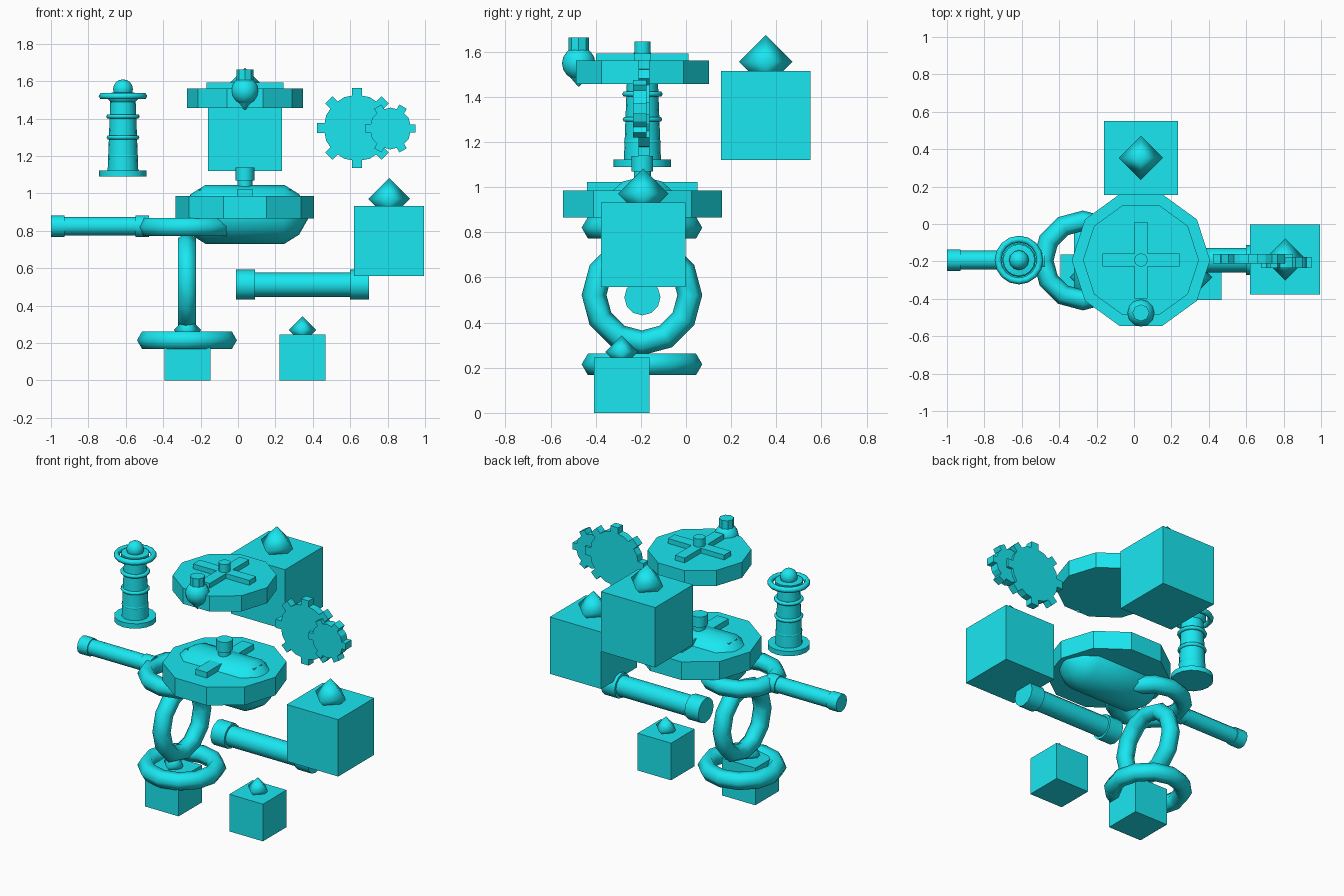
import bpy, bmesh
from math import pi, sin, cos, radians

if "Cube" in bpy.data.objects:
    bpy.data.objects.remove(bpy.data.objects["Cube"])

mat = bpy.data.materials.new("cyan")
mat.diffuse_color = (0.01, 0.8, 0.88, 1)
mat.use_nodes = True
mat.node_tree.nodes["Principled BSDF"].inputs["Base Color"].default_value = mat.diffuse_color


def finish(name, bm, smooth=0):
    bmesh.ops.recalc_face_normals(bm, faces=bm.faces)
    me = bpy.data.meshes.new(name)
    bm.to_mesh(me)
    bm.free()
    ob = bpy.data.objects.new(name, me)
    bpy.context.collection.objects.link(ob)
    me.materials.append(mat)
    if smooth:
        bpy.ops.object.select_all(action='DESELECT')
        ob.select_set(True)
        bpy.context.view_layer.objects.active = ob
        bpy.ops.object.shade_smooth_by_angle(angle=radians(smooth))
    return ob


def box(name, c, size):
    bm = bmesh.new()
    bmesh.ops.create_cube(bm, size=1)
    ob = finish(name, bm)
    for v in ob.data.vertices:
        v.co = [v.co[i] * size[i] for i in range(3)]
    ob.location = c
    return ob


def lathe(name, profile, c, n=12, smooth=40):
    """Revolve (radius, height) points about z."""
    bm = bmesh.new()
    rings = [[bm.verts.new((r * cos(2 * pi * k / n), r * sin(2 * pi * k / n), z))
              for k in range(n)] for r, z in profile]
    for a, b in zip(rings, rings[1:]):
        for k in range(n):
            j = (k + 1) % n
            bm.faces.new((a[k], a[j], b[j], b[k]))
    bm.faces.new(rings[0])
    bm.faces.new(rings[-1])
    ob = finish(name, bm, smooth)
    ob.location = c
    return ob


def ball(name, c, r, seg=12, rings=8, smooth=40):
    bm = bmesh.new()
    bmesh.ops.create_uvsphere(bm, u_segments=seg, v_segments=rings, radius=r)
    ob = finish(name, bm, smooth)
    ob.location = c
    return ob


def ring(name, c, R, r, n=12, m=6, rot=(0, 0, 0)):
    bm = bmesh.new()
    vs = [[bm.verts.new(((R + r * cos(2 * pi * j / m)) * cos(2 * pi * i / n),
                         (R + r * cos(2 * pi * j / m)) * sin(2 * pi * i / n),
                         r * sin(2 * pi * j / m))) for j in range(m)] for i in range(n)]
    for i in range(n):
        for j in range(m):
            a, b, k = vs[i], vs[(i + 1) % n], (j + 1) % m
            bm.faces.new((a[j], b[j], b[k], a[k]))
    ob = finish(name, bm, 62)
    ob.location, ob.rotation_euler = c, rot
    return ob


def gear(name, c, r_in, r_out, teeth, depth, width):
    lathe(name, [(r_in, -depth / 2), (r_in, depth / 2)], c, teeth * 2, 0).rotation_euler = (pi / 2, 0, 0)
    mid, length = (r_in + r_out) / 2 - 0.01, r_out - r_in + 0.02
    for k in range(teeth):
        a = 2 * pi * k / teeth
        t = box(name + "_tooth", (c[0] + mid * cos(a), c[1], c[2] + mid * sin(a)), (length, depth, width))
        t.rotation_euler = (0, -a, 0)


# Boxes, each topped with a half-sunk gem
for i, (x, y, z, s, g) in enumerate([(-0.27, -0.285, 0.123, 0.245, 0.073),
                                     (0.345, -0.285, 0.123, 0.245, 0.073),
                                     (0.808, -0.19, 0.745, 0.375, 0.112),
                                     (0.037, 0.353, 1.317, 0.395, 0.118)]):
    box("box_%d" % i, (x, y, z), (s, s, s))
    ball("box_gem_%d" % i, (x, y, z + s / 2 + 0.34 * g), g, 4, 2, 80)

# Chain of three links
for i, z in enumerate((0.215, 0.522, 0.82)):
    ring("chain_link_%d" % i, (-0.273, -0.195, z), 0.212, 0.055,
         rot=(0, pi / 2, 0) if i == 1 else (0, 0, 0))

# Horizontal rods with end caps
for name, x0, x1, z, r, rc, cap in (("thin_rod", -1.0, -0.475, 0.825, 0.05, 0.057, 0.073),
                                    ("thick_rod", -0.01, 0.70, 0.512, 0.065, 0.08, 0.1)):
    prof = [(rc, x0), (rc, x0 + cap), (r, x0 + cap), (r, x1 - cap), (rc, x1 - cap), (rc, x1)]
    lathe(name, prof, (0, -0.193, z), 12).rotation_euler = (0, pi / 2, 0)

# Ten-sided discs with raised crosses
CX, CY = 0.037, -0.193
for name, r, z0, z1, arm, w, h in (("lower_disc", 0.37, 0.865, 0.985, 0.245, 0.084, 0.037),
                                   ("upper_disc", 0.31, 1.457, 1.56, 0.205, 0.07, 0.032)):
    lathe(name, [(r, z0), (r, z1)], (CX, CY, 0), 10, 0)
    box(name + "_bar_x", (CX, CY, z1 + h / 2 - 0.005), (arm * 2, w, h + 0.01))
    box(name + "_bar_y", (CX, CY, z1 + h / 2 - 0.005), (w, arm * 2, h + 0.01))
lathe("upper_knob", [(0.036, 1.56), (0.036, 1.645)], (CX, CY, 0), 12)

# Long rounded body through the lower disc, with its cap
half = [(0.21, 0.158), (0.29, 0.108), (0.34, 0.02)]
prof = [(r, -x) for x, r in reversed(half)] + [(r, x) for x, r in half]
body = lathe("long_body", prof, (CX, CY, 0.888), 12, 50)
body.rotation_euler = (0, pi / 2, 0)
body.scale = (1, 1.1, 1)
lathe("body_cap", [(0.04, 1.02), (0.04, 1.068), (0.05, 1.068), (0.05, 1.138)], (CX, CY, 0), 10)

# Small bauble in front of the upper disc
ball("bauble", (CX, -0.475, 1.548), 0.074, 12, 8)
lathe("bauble_cap", [(0.045, 1.6), (0.045, 1.662)], (CX, -0.475, 0), 8)
lathe("bauble_tip", [(0.045, 1.495), (0.003, 1.445)], (CX, -0.475, 0), 8)

# Slim tower with bands, crown ring and ball
T = (-0.615, -0.193)
lathe("tower", [(0.127, 1.09), (0.127, 1.122), (0.082, 1.122), (0.068, 1.49),
                (0.085, 1.51), (0.085, 1.535), (0.05, 1.54)], (*T, 0), 16)
for z, R in ((1.20, 0.07), (1.30, 0.076), (1.412, 0.078)):
    ring("tower_band", (*T, z), R, 0.012, 16)
ring("tower_crown", (*T, 1.52), 0.112, 0.018, 16)
ball("tower_ball", (*T, 1.557), 0.053)

# Pair of meshed gears facing the front
gear("large_gear", (0.636, -0.186, 1.35), 0.178, 0.213, 8, 0.05, 0.055)
gear("small_gear", (0.815, -0.205, 1.347), 0.112, 0.135, 6, 0.058, 0.045)
